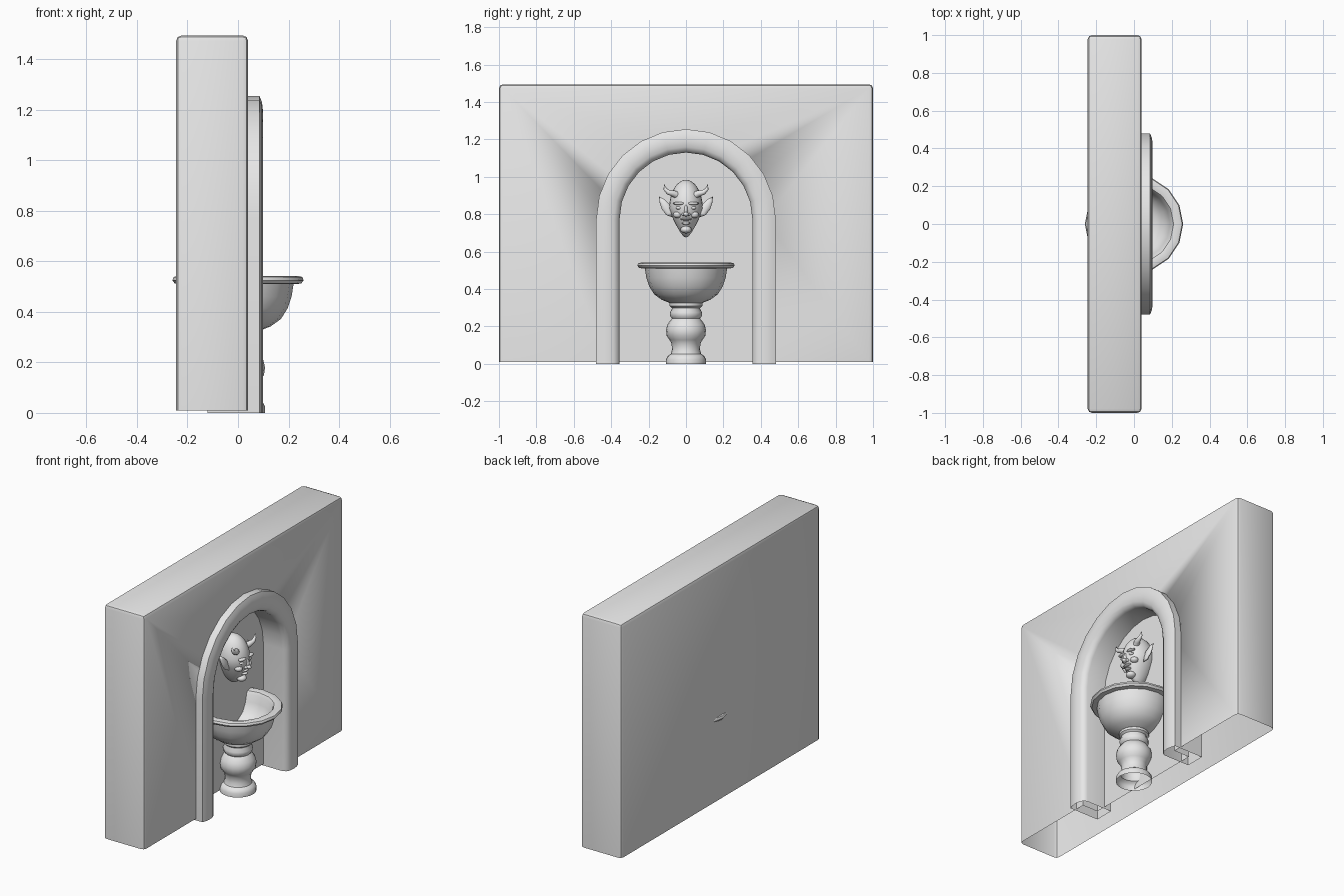
import bpy, bmesh
from math import sin, cos, pi, radians, sqrt
from mathutils import Vector

cube = bpy.data.objects.get("Cube")
if cube:
    bpy.data.objects.remove(cube, do_unlink=True)

stone = bpy.data.materials.new("grey_stone")
stone.use_nodes = True
GREY = (0.8, 0.8, 0.8, 1)
stone.diffuse_color = GREY
stone.node_tree.nodes["Principled BSDF"].inputs["Base Color"].default_value = GREY


def finish(name, bm, angle=40):
    """Turn a bmesh into a smooth shaded stone object."""
    mesh = bpy.data.meshes.new(name)
    bm.to_mesh(mesh)
    bm.free()
    obj = bpy.data.objects.new(name, mesh)
    bpy.context.collection.objects.link(obj)
    mesh.materials.append(stone)
    bpy.ops.object.select_all(action='DESELECT')
    obj.select_set(True)
    bpy.context.view_layer.objects.active = obj
    bpy.ops.object.shade_smooth_by_angle(angle=radians(angle))
    return obj


def loft(name, rings, angle=40):
    """Skin a list of closed rings, leaving both ends open."""
    bm = bmesh.new()
    rows = [[bm.verts.new(p) for p in ring] for ring in rings]
    n = len(rows[0])
    for a, b in zip(rows, rows[1:]):
        for i in range(n):
            j = (i + 1) % n
            bm.faces.new((a[i], a[j], b[j], b[i]))
    bmesh.ops.remove_doubles(bm, verts=bm.verts, dist=0.0005)
    bmesh.ops.recalc_face_normals(bm, faces=bm.faces)
    return finish(name, bm, angle)


def lathe(name, profile, sides=16, angle=40):
    turn = [2 * pi * i / sides for i in range(sides)]
    return loft(name, [[(r * cos(a), r * sin(a), z) for a in turn] for r, z in profile], angle)


def blob(name, centre, radii, shape=None, sides=14):
    """Ellipsoid, optionally reshaped by a function of the unit normal."""
    bm = bmesh.new()
    bmesh.ops.create_uvsphere(bm, u_segments=sides, v_segments=sides * 2 // 3, radius=1)
    for v in bm.verts:
        f = shape(v.co) if shape else (1, 1, 1)
        v.co = [c + r * k * s for c, r, k, s in zip(centre, radii, v.co, f)]
    return finish(name, bm, 60)


def taper(name, points, radii, flat=1.0, sides=10):
    """Tapering tube through points; flat squashes it along x."""
    pts = [Vector(p) for p in points]
    rings = []
    for i, (p, r) in enumerate(zip(pts, radii)):
        t = (pts[min(i + 1, len(pts) - 1)] - pts[max(i - 1, 0)]).normalized()
        side = t.cross(Vector((1, 0, 0))).normalized()
        out = side.cross(t)
        turn = [2 * pi * k / sides for k in range(sides)]
        rings.append([p + side * r * cos(a) + out * r * flat * sin(a) for a in turn])
    return loft(name, rings, 60)


SPRING = 0.775
STEPS = 12


def arch_line(r, base):
    """Arch outline in y and z, from one foot to the other."""
    arc = [(r * cos(pi * i / STEPS), SPRING + r * sin(pi * i / STEPS)) for i in range(STEPS + 1)]
    return [(r, base)] + arc + [(-r, base)]


# Wall: chamfered slab, niche cut into it, underside open
bm = bmesh.new()
bmesh.ops.create_cube(bm, size=1)
for v in bm.verts:
    v.co = (-0.1025 + v.co.x * 0.285, v.co.y * 2, 0.7525 + v.co.z * 1.485)
bevel_edges = [e for e in bm.edges if sum(v.co.z for v in e.verts) > 0.1]
bmesh.ops.bevel(bm, geom=bevel_edges, offset=0.022, segments=2, profile=0.5, affect='EDGES')
wall = finish("wall", bm)

bm = bmesh.new()
face = bm.faces.new([bm.verts.new((-0.07, y, z)) for y, z in arch_line(0.42, -0.1)])
depth = bmesh.ops.extrude_face_region(bm, geom=[face])
for v in depth["geom"]:
    if isinstance(v, bmesh.types.BMVert):
        v.co.x = 0.3
bmesh.ops.recalc_face_normals(bm, faces=bm.faces)
cutter = finish("niche_cutter", bm)
cutter.hide_render = True

cut = wall.modifiers.new("niche", 'BOOLEAN')
cut.object = cutter
cut.operation = 'DIFFERENCE'
cut.solver = 'EXACT'
bpy.context.view_layer.update()
carved = bpy.data.meshes.new_from_object(wall.evaluated_get(bpy.context.evaluated_depsgraph_get()))
wall.modifiers.clear()
wall.data = carved
bpy.data.objects.remove(cutter, do_unlink=True)
bm = bmesh.new()
bm.from_mesh(carved)
underside = [f for f in bm.faces if f.normal.z < -0.9 and f.calc_center_median().z < 0.03]
bmesh.ops.delete(bm, geom=underside, context='FACES')
bm.to_mesh(carved)
bm.free()

# Arch moulding: rounded section swept round the niche
section = [(0.355, -0.12), (0.355, 0.06), (0.364, 0.082), (0.385, 0.094), (0.42, 0.099),
           (0.455, 0.095), (0.48, 0.085), (0.48, -0.12)]
lines = [arch_line(r, 0) for r, x in section]
loft("arch", [[(section[k][1], *lines[k][i]) for k in range(len(section))]
              for i in range(STEPS + 3)])

# Basin: turned bowl with a rolled rim
lathe("basin", [(0.085, 0.325), (0.13, 0.343), (0.17, 0.372), (0.197, 0.415), (0.212, 0.46),
                (0.22, 0.51), (0.25, 0.512), (0.26, 0.525), (0.255, 0.538), (0.235, 0.543),
                (0.21, 0.537), (0.2, 0.52), (0.19, 0.475), (0.165, 0.42), (0.12, 0.385),
                (0.06, 0.37), (0, 0.367)])

# Pedestal: turned baluster, open underneath
lathe("pedestal", [(0.107, 0), (0.107, 0.025), (0.098, 0.042), (0.082, 0.052), (0.075, 0.075),
                   (0.077, 0.11), (0.088, 0.128), (0.103, 0.15), (0.107, 0.18), (0.1, 0.21),
                   (0.082, 0.235), (0.075, 0.243), (0.084, 0.255), (0.086, 0.275), (0.076, 0.293),
                   (0.076, 0.3), (0.088, 0.31), (0.088, 0.325), (0.08, 0.333)], 20)


# Mask: head narrowing to a pointed chin
def skull(n):
    low = min(0, n.z)
    return (1 + 0.25 * low, 1 + 0.5 * low, 1)


blob("head", (-0.035, 0, 0.83), (0.105, 0.09, 0.154), skull, 24)
blob("nose_bridge", (0.063, 0, 0.822), (0.016, 0.01, 0.03))
blob("nose_tip", (0.072, 0, 0.8), (0.02, 0.014, 0.012))
blob("upper_lip", (0.05, 0, 0.774), (0.017, 0.03, 0.007))
blob("lower_lip", (0.046, 0, 0.752), (0.017, 0.022, 0.008))
blob("chin", (0.025, 0, 0.718), (0.03, 0.03, 0.02))

for side, label in ((1, "left"), (-1, "right")):
    blob(label + "_eye", (0.053, side * 0.038, 0.834), (0.012, 0.017, 0.009))
    blob(label + "_brow", (0.056, side * 0.037, 0.858), (0.018, 0.032, 0.009))
    blob(label + "_cheek", (0.035, side * 0.045, 0.797), (0.025, 0.024, 0.018))
    blob(label + "_nostril", (0.062, side * 0.014, 0.799), (0.013, 0.009, 0.009))
    taper(label + "_horn",
          [(0.02, side * 0.045, 0.9), (0.035, side * 0.07, 0.912),
           (0.04, side * 0.095, 0.918), (0.04, side * 0.112, 0.935), (0.04, side * 0.117, 0.962)],
          [0.02, 0.017, 0.013, 0.009, 0])
    taper(label + "_ear",
          [(-0.01, side * 0.075, 0.785), (-0.015, side * 0.09, 0.805),
           (-0.02, side * 0.108, 0.84), (-0.025, side * 0.128, 0.872), (-0.03, side * 0.144, 0.895)],
          [0, 0.018, 0.025, 0.016, 0], 0.5)
